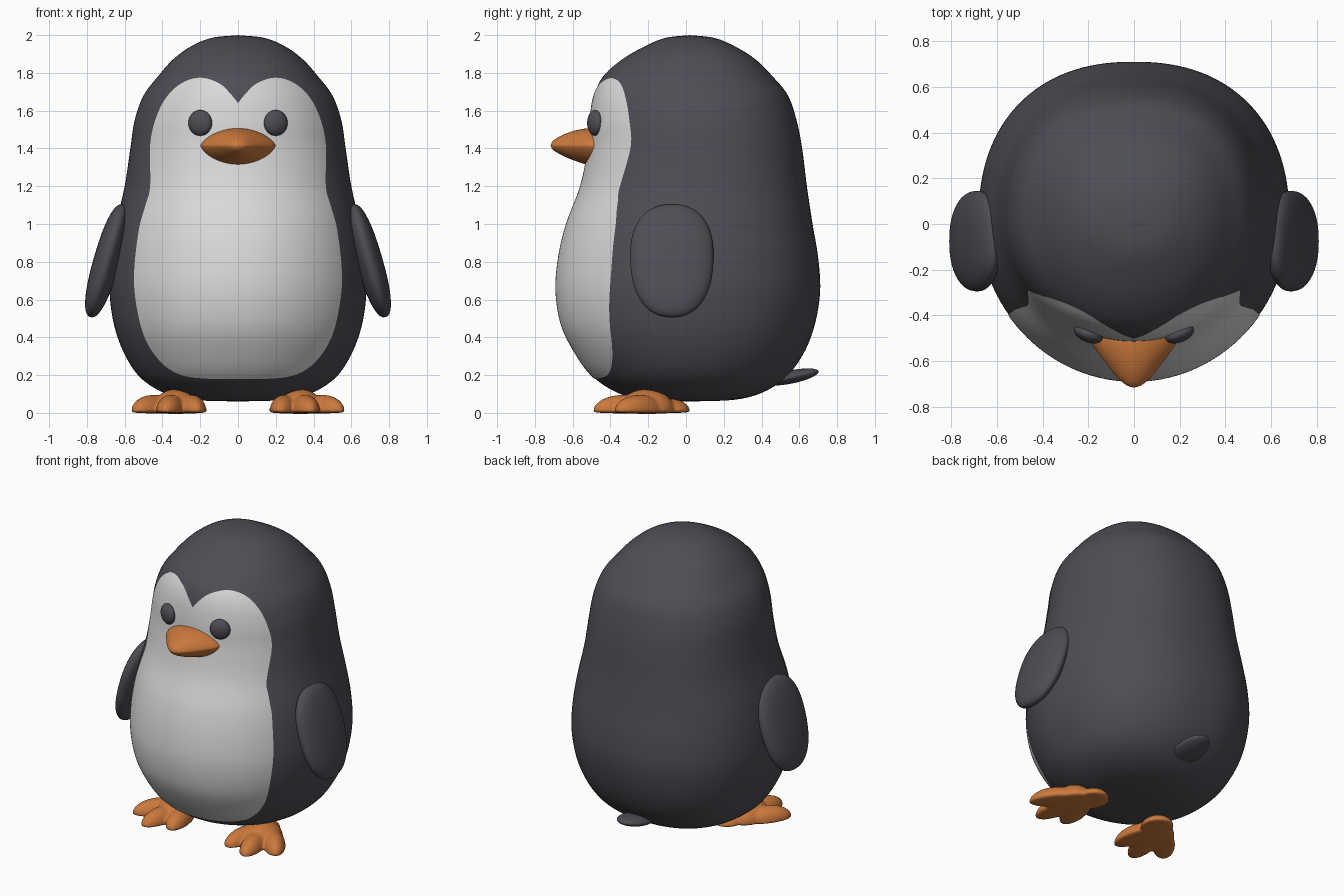
import bpy, bmesh, math
from mathutils import Matrix, Vector

if "Cube" in bpy.data.objects:
    bpy.data.objects.remove(bpy.data.objects["Cube"])


def material(name, rgb):
    m = bpy.data.materials.new(name)
    m.diffuse_color = (*rgb, 1)
    m.use_nodes = True
    m.node_tree.nodes["Principled BSDF"].inputs["Base Color"].default_value = m.diffuse_color
    return m


DARK = material("charcoal", (0.075, 0.075, 0.09))
LIGHT = material("off white", (0.70, 0.70, 0.70))
ORANGE = material("orange", (0.60, 0.19, 0.045))


def finish(name, bm, mat):
    bmesh.ops.remove_doubles(bm, verts=bm.verts, dist=1e-5)
    bmesh.ops.recalc_face_normals(bm, faces=bm.faces)
    for f in bm.faces:
        f.smooth = True
    me = bpy.data.meshes.new(name)
    bm.to_mesh(me)
    bm.free()
    me.materials.append(mat)
    ob = bpy.data.objects.new(name, me)
    bpy.context.collection.objects.link(ob)
    return ob


def spline(pts, n):
    """Catmull-Rom curve through points, n samples per span."""
    p = [Vector(q) for q in pts]
    p = [2 * p[0] - p[1]] + p + [2 * p[-1] - p[-2]]
    out = []
    for i in range(1, len(p) - 2):
        a, b, c, d = p[i - 1:i + 3]
        for k in range(n):
            t = k / n
            out.append(0.5 * (2 * b + (c - a) * t + (2 * a - 5 * b + 4 * c - d) * t * t
                              + (3 * b - a - 3 * c + d) * t ** 3))
    return out + [p[-2]]


def loft(rings):
    """Skin closed rings of points."""
    bm = bmesh.new()
    vs = [[bm.verts.new(co) for co in r] for r in rings]
    n = len(vs[0])
    for r, s in zip(vs, vs[1:]):
        for i in range(n):
            bm.faces.new((r[i], r[(i + 1) % n], s[(i + 1) % n], s[i]))
    return bm


def spow(v, e):
    return math.copysign(abs(v) ** e, v)


def blob(radii, matrix, e=1.0, bm=None):
    """Ellipsoid, squarer for e < 1."""
    bm = bm or bmesh.new()
    made = bmesh.ops.create_uvsphere(bm, u_segments=48, v_segments=32, radius=1)["verts"]
    for v in made:
        h = math.hypot(v.co.x, v.co.y)
        if e != 1 and h > 1e-5:
            ca, sa = v.co.x / h, v.co.y / h
            v.co = (ca * h ** e, spow(sa, e) * h ** e, spow(v.co.z, e))
        v.co = matrix @ Vector([c * r for c, r in zip(v.co, radii)])
    return bm


# Body: rows of height, half width, front depth, back depth
rows = spline([(2.0, 0, -.02, .02), (1.985, .14, .11, .15), (1.94, .25, .22, .26),
               (1.87, .345, .34, .37), (1.78, .425, .44, .46), (1.68, .50, .485, .54),
               (1.55, .547, .505, .585), (1.4, .57, .515, .615), (1.2, .60, .555, .64),
               (1.0, .645, .63, .67), (.82, .672, .672, .70), (.64, .68, .685, .71),
               (.46, .655, .655, .68), (.31, .60, .58, .62), (.19, .52, .49, .53),
               (.11, .40, .37, .41), (.07, .25, .23, .26), (.06, 0, -.02, .02)], 6)
CY = .02
rings = []
for z, w, f, b in rows:
    ring = []
    for i in range(128):
        t = 2 * math.pi * i / 128
        c, s = math.cos(t), math.sin(t)
        if s < 0:
            ring.append((w * c, CY + (f + CY) * s, z))
        else:
            ring.append((w * spow(c, .88), CY + (b - CY) * s ** .88, z))
    rings.append(ring)
finish("body", loft(rings), DARK)


def front_y(x, z):
    """Depth of the body's front surface."""
    for p, q in zip(rows, rows[1:]):
        if q[0] <= z <= p[0]:
            r = p.lerp(q, (p[0] - z) / (p[0] - q[0]))
            return CY - (r[2] + CY) * math.sqrt(max(0, 1 - (x / r[1]) ** 2))
    return 0


# Heart-topped face and belly patch laid on the body
half = spline([(0, 1.64), (.04, 1.69), (.1, 1.745), (.2, 1.775), (.3, 1.745), (.38, 1.67),
               (.435, 1.56), (.465, 1.42), (.465, 1.2), (.49, 1.1), (.525, .97), (.55, .75),
               (.54, .58), (.495, .4), (.41, .27), (.3, .2), (.15, .18), (0, .18)], 5)
outline = half + [Vector((-p.x, p.y)) for p in half[-2:0:-1]]
rings = []
for k in range(41):
    s = k / 40
    pts = [(p.x * s, .95 + (p.y - .95) * s) for p in outline]
    rings.append([(x, front_y(x, z) - .006, z) for x, z in pts])
patch = finish("face_and_belly", loft(rings), LIGHT)
if sum(p.normal.y * p.area for p in patch.data.polygons) > 0:
    patch.data.flip_normals()

# Beak: lens-shaped sections narrowing to the tip
rings = []
for y, w, up, down in spline([(-.42, .2, .09, .11), (-.5, .195, .092, .108), (-.56, .16, .086, .09),
                              (-.62, .115, .07, .068), (-.67, .075, .048, .044),
                              (-.705, .035, .024, .022), (-.717, 0, 0, 0)], 5):
    ring = []
    for i in range(64):
        t = 2 * math.pi * i / 64
        s = math.sin(t)
        ring.append((w * math.cos(t), y, 1.415 + (up if s > 0 else down) * spow(s, 1.4)))
    rings.append(ring)
finish("beak", loft(rings), ORANGE)

# Tail nub
finish("tail", blob((.10, .15, .035), Matrix.Translation((0, .555, .19)) @ Matrix.Rotation(.2, 4, 'X')), DARK)

for side, s in (("right", 1), ("left", -1)):
    # Eye
    m = Matrix.Translation((s * .2, -.482, 1.535)) @ Matrix.Rotation(s * .38, 4, 'Z')
    finish(side + "_eye", blob((.066, .036, .068), m), DARK)

    # Flipper, tilted outwards
    m = Matrix.Translation((s * .695, -.075, .805)) @ Matrix.Rotation(-s * .28, 4, 'Y')
    bm = blob((.07, .22, .31), Matrix.Identity(4), .85)
    for v in bm.verts:
        v.co.y *= 1 + .15 * v.co.z
        v.co = m @ v.co
    finish(side + "_flipper", bm, DARK)

    # Foot: instep, heel and three toes fused together
    bm = blob((.125, .15, .115), Matrix.Translation((s * .33, -.21, 0)))
    blob((.10, .11, .065), Matrix.Translation((s * .265, -.09, 0)), 1, bm)
    for x, y in ((.215, -.44), (.39, -.49), (.55, -.37)):
        d = Vector((x - .29, y + .05, 0)).normalized()
        c = Vector((x, y, 0)) - d * .16
        turn = math.atan2(-s * d.x, d.y)
        m = Matrix.Translation((s * c.x, c.y, 0)) @ Matrix.Rotation(turn, 4, 'Z')
        blob((.072, .16, .085), m, 1, bm)
    for v in bm.verts:
        v.co.z = max(v.co.z, -.004 + .1 * min(0, v.co.z)) + .01
    foot = finish(side + "_foot", bm, ORANGE)
    r = foot.modifiers.new("fuse", 'REMESH')
    r.mode, r.voxel_size, r.use_smooth_shade = 'VOXEL', .009, True
    sm = foot.modifiers.new("soften", 'SMOOTH')
    sm.factor, sm.iterations = .5, 4
